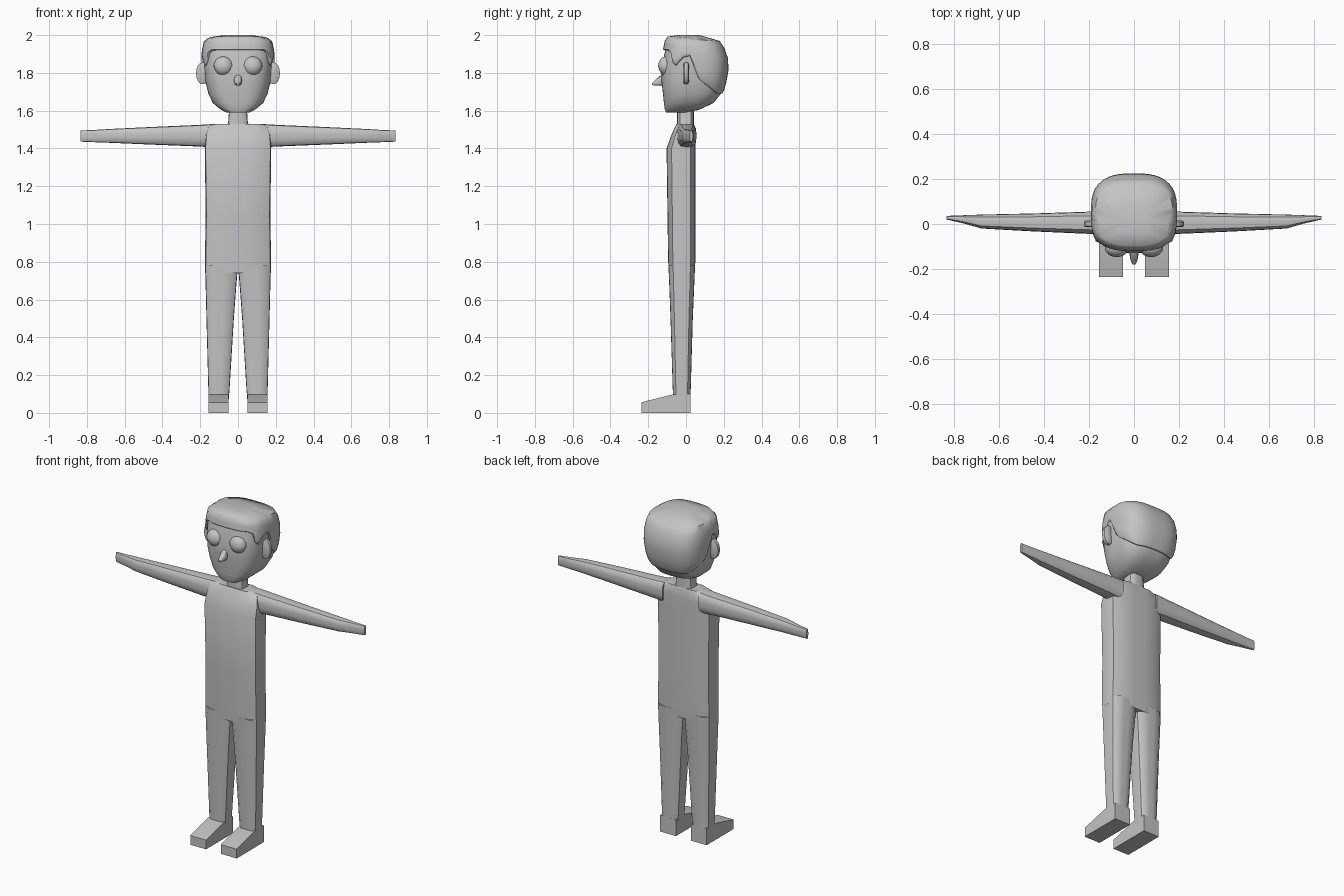
import bpy, bmesh, math
from mathutils import Matrix

if "Cube" in bpy.data.objects:
    bpy.data.objects.remove(bpy.data.objects["Cube"])

grey = bpy.data.materials.new("plain grey")
grey.diffuse_color = (0.55, 0.55, 0.55, 1)
grey.use_nodes = True
grey.node_tree.nodes["Principled BSDF"].inputs["Base Color"].default_value = grey.diffuse_color


def finish(bm, name, angle=40):
    bmesh.ops.recalc_face_normals(bm, faces=bm.faces)
    mesh = bpy.data.meshes.new(name)
    bm.to_mesh(mesh)
    bm.free()
    mesh.materials.append(grey)
    ob = bpy.data.objects.new(name, mesh)
    bpy.context.collection.objects.link(ob)
    bpy.ops.object.select_all(action='DESELECT')
    ob.select_set(True)
    bpy.context.view_layer.objects.active = ob
    bpy.ops.object.shade_smooth_by_angle(angle=math.radians(angle))
    return ob


def loft(name, rings, angle=40):
    bm = bmesh.new()
    rows = [[bm.verts.new(p) for p in ring] for ring in rings]
    n = len(rows[0])
    for a, b in zip(rows, rows[1:]):
        for i in range(n):
            j = (i + 1) % n
            bm.faces.new((a[i], a[j], b[j], b[i]))
    bm.faces.new(rows[0])
    bm.faces.new(rows[-1])
    return finish(bm, name, angle)


def oval(a0, a1, b0, b1, n=16, power=4):
    """Rounded rectangle spanning a0..a1 by b0..b1."""
    pts = []
    for i in range(n):
        t = 2 * math.pi * (i + 0.5) / n
        c, s = math.cos(t), math.sin(t)
        k = (abs(c) ** power + abs(s) ** power) ** (-1 / power)
        pts.append(((a0 + a1) / 2 + (a1 - a0) / 2 * c * k,
                    (b0 + b1) / 2 + (b1 - b0) / 2 * s * k))
    return pts


def lerp(table, v):
    """Interpolate the rows of a table by its first column."""
    if v <= table[0][0]:
        return table[0][1:]
    for p, q in zip(table, table[1:]):
        if v <= q[0]:
            f = (v - p[0]) / (q[0] - p[0])
            return tuple(x + (y - x) * f for x, y in zip(p[1:], q[1:]))
    return table[-1][1:]


# Torso: z, half width, front y, back y
torso = [(0.74, .174, -.092, .047), (0.82, .175, -.095, .05), (1.05, .171, -.098, .05),
         (1.40, .176, -.103, .05), (1.47, .172, -.078, .05), (1.515, .16, -.058, .047),
         (1.53, .12, -.05, .042)]
loft("torso", [[(x, y, z) for x, y in oval(-w, w, f, b, power=5)] for z, w, f, b in torso])

# Neck
loft("neck", [[(x, y, z) for x, y in oval(-w, w, -.047, .042)]
              for z, w in ((1.50, .065), (1.54, .052), (1.64, .045))])

# Legs: z, inner x, outer x, front y, back y
leg = [(0.06, .05, .156, -.068, .025), (0.12, .045, .157, -.07, .025),
       (0.50, .022, .167, -.082, .036), (0.66, .01, .171, -.088, .043),
       (0.78, 0, .174, -.093, .048)]
# Arms: x, bottom z, top z, front y, back y
arm = [(.12, 1.405, 1.53, -.048, .055), (.20, 1.41, 1.525, -.044, .055),
       (.45, 1.42, 1.514, -.033, .047), (.68, 1.43, 1.503, -.02, .042),
       (.76, 1.433, 1.498, .003, .039), (.835, 1.436, 1.495, .02, .036)]
foot = [(.025, 0), (.025, .10), (-.07, .098), (-.235, .056), (-.235, 0)]

for side, s in (("left", 1), ("right", -1)):
    loft(side + "_leg", [[(s * x, y, z) for x, y in oval(i, o, f, b, power=5)]
                         for z, i, o, f, b in leg])
    loft(side + "_foot", [[(s * x, y, z) for y, z in foot] for x in (.05, .156)], 20)
    loft(side + "_arm", [[(s * x, y, z) for y, z in oval(f, b, lo, hi, power=3.5)]
                         for x, lo, hi, f, b in arm])

    # Ear: rim disc with rounded edges, flattened front to back
    rings = []
    for y, k in ((-.014, .8), (-.009, 1), (.01, 1), (.015, .8)):
        rings.append([(s * (.187 + .035 * k * math.cos(t)), y, 1.798 + .058 * k * math.sin(t))
                      for t in (math.pi * i / 8 for i in range(16))])
    loft(side + "_ear", rings, 50)

    # Eyeball and upper lid
    for part, r, half in (("eye", .049, False), ("eyelid", .052, True)):
        bm = bmesh.new()
        bmesh.ops.create_uvsphere(bm, u_segments=24, v_segments=14, radius=r)
        if half:
            bmesh.ops.bisect_plane(bm, geom=bm.verts[:] + bm.edges[:] + bm.faces[:],
                                   plane_co=(0, 0, 0), plane_no=(0, 0, 1), clear_inner=True)
            bmesh.ops.holes_fill(bm, edges=[e for e in bm.edges if e.is_boundary])
        bm.transform(Matrix.Translation((s * .077, -.107, 1.835)) @ Matrix.Diagonal((1, .78, 1, 1)))
        finish(bm, side + "_" + part)

# Nose wedge
loft("nose", [[(x, y, z) for x, z in oval(-w, w, lo, hi, n=12, power=3)] for y, w, lo, hi in
              ((-.10, .021, 1.732, 1.80), (-.135, .02, 1.732, 1.787),
               (-.16, .016, 1.732, 1.765), (-.18, .007, 1.736, 1.746))])

# Head: z, half width, front y, back y
head = [(1.59, .06, -.105, .0), (1.605, .09, -.112, .07), (1.64, .133, -.117, .145),
        (1.69, .157, -.122, .185), (1.76, .174, -.13, .205), (1.84, .18, -.128, .218),
        (1.91, .18, -.112, .2), (1.96, .168, -.102, .165), (1.982, .13, -.085, .12),
        (1.988, .06, -.03, .06)]


def head_ring(z, grow=0):
    w, f, b = lerp(head, z)
    return oval(-w - grow, w + grow, f - grow, b + grow, n=64, power=2.9)


loft("head", [[(x, y, z) for x, y in head_ring(z)] for z in [r[0] for r in head]], 50)

# Hair: shell over the head whose hem height follows y (fringe, sideburn, nape)
hem = [(-.10, 1.92), (-.085, 1.912), (-.065, 1.85), (-.045, 1.835), (-.025, 1.88), (.02, 1.89),
       (.045, 1.83), (.075, 1.765), (.13, 1.73), (.19, 1.69)]
base = head_ring(1.85)
hems = [lerp(hem, y)[0] for x, y in base]
rows = []
for f, grow in ((0, -.012), (0, .006), (.06, .012), (.2, .012), (.4, .012), (.6, .012),
                (.78, .012), (.9, .012), (1, .012)):
    row = []
    for i, h in enumerate(hems):
        z = h + (1.988 - h) * f
        x, y = head_ring(z, grow)[i]
        row.append((x, y, z + .012 * f))
    rows.append(row)
loft("hair", rows, 50)
